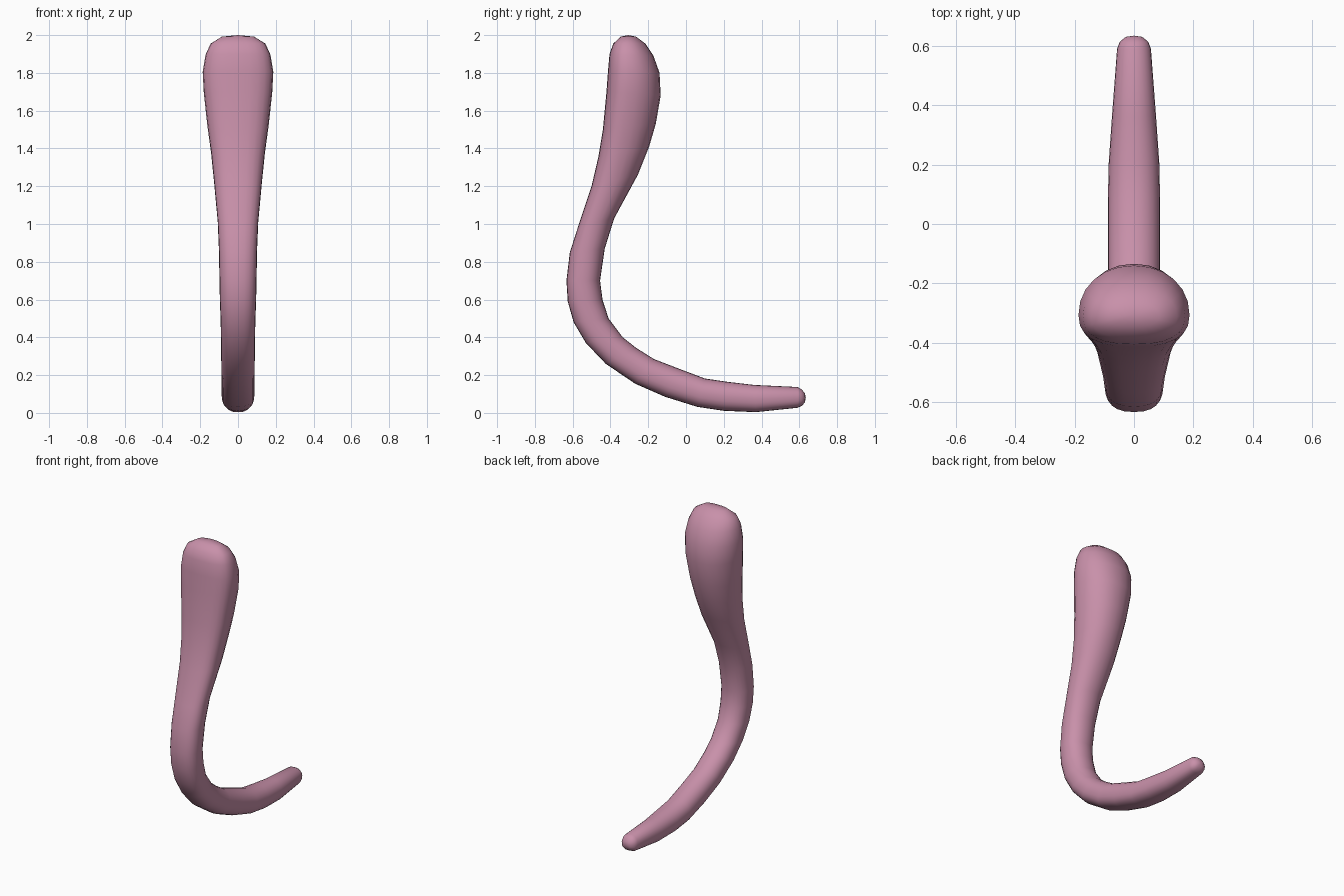
import bpy, bmesh, math
from mathutils import Vector

SIDES = 24

pink = bpy.data.materials.new("dusty pink")
pink.diffuse_color = (0.58, 0.28, 0.40, 1.0)

# Stations from top to tip: front/outer edge (y, z), back/inner edge (y, z),
# half width, and where the widest line lies between the two edges
STATIONS = [
    ((-0.345, 1.992), (-0.265, 1.992), 0.085, 0.45),
    ((-0.385, 1.955), (-0.215, 1.955), 0.145, 0.43),
    ((-0.405, 1.90), (-0.172, 1.89), 0.172, 0.41),
    ((-0.413, 1.81), (-0.140, 1.80), 0.187, 0.39),
    ((-0.421, 1.70), (-0.134, 1.68), 0.181, 0.38),
    ((-0.440, 1.50), (-0.160, 1.53), 0.161, 0.38),
    ((-0.463, 1.36), (-0.195, 1.41), 0.143, 0.40),
    ((-0.500, 1.20), (-0.255, 1.26), 0.127, 0.42),
    ((-0.570, 0.99), (-0.380, 1.03), 0.107, 0.45),
    ((-0.615, 0.85), (-0.430, 0.87), 0.101, 0.50),
    ((-0.633, 0.70), (-0.455, 0.70), 0.098, 0.50),
    ((-0.626, 0.59), (-0.442, 0.60), 0.096, 0.50),
    ((-0.595, 0.48), (-0.410, 0.50), 0.092, 0.50),
    ((-0.530, 0.37), (-0.335, 0.40), 0.090, 0.50),
    ((-0.425, 0.26), (-0.265, 0.345), 0.089, 0.50),
    ((-0.270, 0.155), (-0.170, 0.285), 0.088, 0.50),
    ((-0.110, 0.085), (-0.040, 0.235), 0.088, 0.50),
    ((0.060, 0.032), (0.100, 0.182), 0.088, 0.50),
    ((0.200, 0.011), (0.215, 0.165), 0.085, 0.50),
    ((0.370, 0.004), (0.360, 0.148), 0.074, 0.50),
    ((0.590, 0.027), (0.590, 0.137), 0.057, 0.50),
    ((0.615, 0.038), (0.612, 0.125), 0.048, 0.50),
    ((0.630, 0.058), (0.630, 0.103), 0.028, 0.50),
]


def power(v, e):
    return math.copysign(abs(v) ** e, v)


def section(outer, inner, half, frac):
    """Rounded cross-section, squarer on its outer side."""
    a, b = Vector((0, *outer)), Vector((0, *inner))
    mid = a.lerp(b, frac)
    pts = []
    for i in range(SIDES):
        t = 2 * math.pi * i / SIDES
        c, s = math.cos(t), math.sin(t)
        e = 0.80 if s < 0 else 0.95
        reach = (b - mid) if s > 0 else (mid - a)
        pts.append(mid + Vector((half * power(c, e), 0, 0)) + reach * power(s, e))
    return pts


# Curved handle lofted through the stations
bm = bmesh.new()
rings = [[bm.verts.new(p) for p in section(*st)] for st in STATIONS]
for r0, r1 in zip(rings, rings[1:]):
    for i in range(SIDES):
        j = (i + 1) % SIDES
        bm.faces.new((r0[i], r0[j], r1[j], r1[i]))

# Close the crown and the tip
for ring, centre in ((rings[0], (0, -0.305, 2.0)), (rings[-1], (0, 0.634, 0.08))):
    pole = bm.verts.new(centre)
    for i in range(SIDES):
        bm.faces.new((ring[i], ring[(i + 1) % SIDES], pole))

bmesh.ops.recalc_face_normals(bm, faces=bm.faces)
for f in bm.faces:
    f.smooth = True
mesh = bpy.data.meshes.new("curved_handle")
bm.to_mesh(mesh)
bm.free()
mesh.materials.append(pink)
handle = bpy.data.objects.new("curved_handle", mesh)
bpy.context.collection.objects.link(handle)
